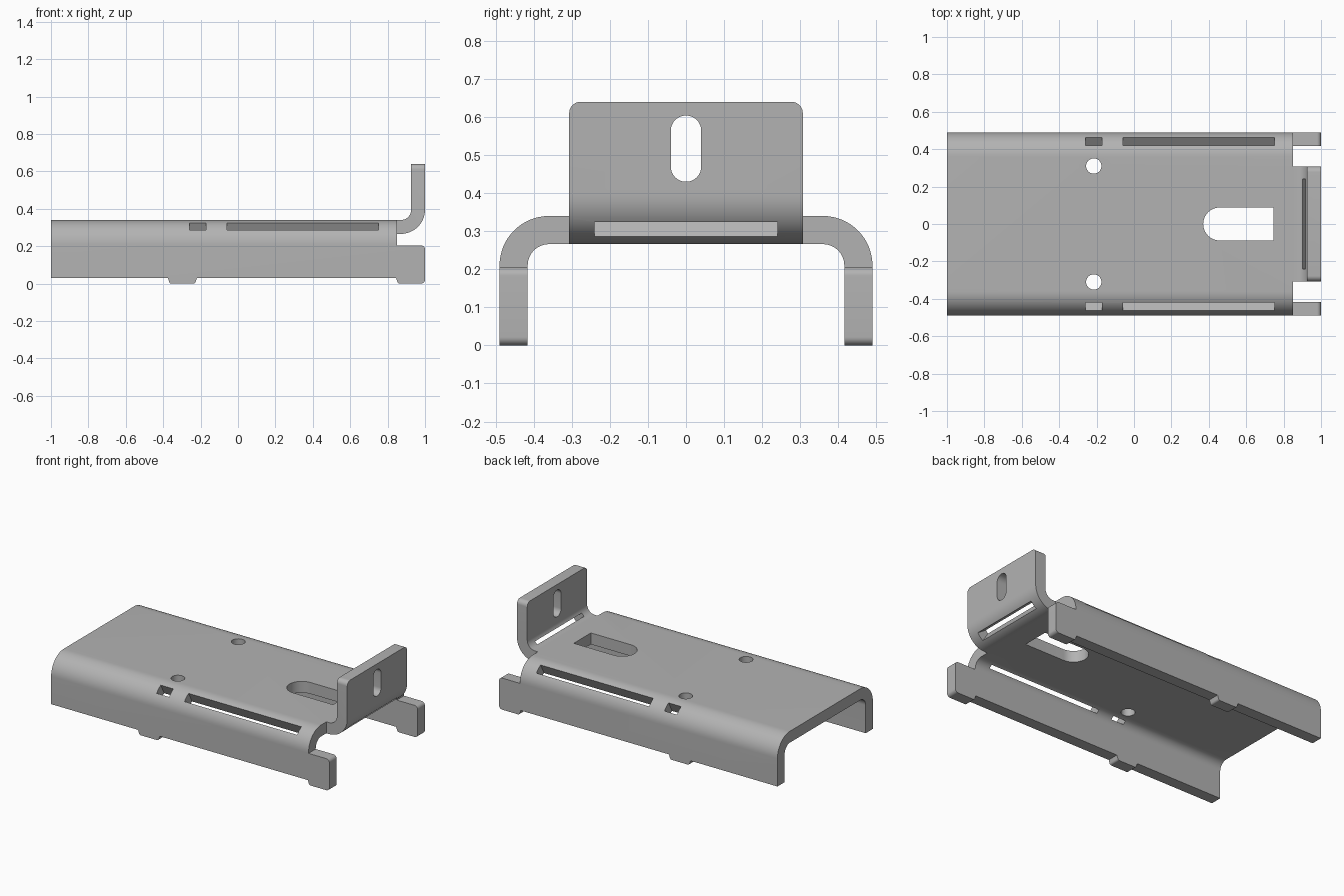
import bpy, bmesh, math
from mathutils import Vector

if "Cube" in bpy.data.objects:
    bpy.data.objects.remove(bpy.data.objects["Cube"])

steel = bpy.data.materials.new("plain grey steel")
steel.use_nodes = True
GREY = (0.45, 0.45, 0.45, 1)
steel.diffuse_color = GREY
steel.node_tree.nodes["Principled BSDF"].inputs["Base Color"].default_value = GREY


def rounded(corners, steps=10):
    """Outline from (u, v, radius) corners, with each corner filleted."""
    out = []
    for i, (u, v, r) in enumerate(corners):
        p = Vector((u, v))
        if r == 0:
            out.append(p)
            continue
        a = (Vector(corners[i - 1][:2]) - p).normalized()
        b = (Vector(corners[(i + 1) % len(corners)][:2]) - p).normalized()
        half = a.angle(b) / 2
        centre = p + (a + b).normalized() * r / math.sin(half)
        start = p + a * r / math.tan(half) - centre
        end = p + b * r / math.tan(half) - centre
        turn = math.atan2(start.x * end.y - start.y * end.x, start.dot(end))
        for k in range(steps + 1):
            t = turn * k / steps
            c, s = math.cos(t), math.sin(t)
            out.append(centre + Vector((start.x * c - start.y * s, start.x * s + start.y * c)))
    return out


def prism(name, outline, axis, lo, hi):
    """Extrude an outline along x (u,v = y,z), y (x,z) or z (x,y)."""
    place = {"x": lambda u, v, w: (w, u, v),
             "y": lambda u, v, w: (u, w, v),
             "z": lambda u, v, w: (u, v, w)}[axis]
    bm = bmesh.new()
    rings = [[bm.verts.new(place(p[0], p[1], w)) for p in outline] for w in (lo, hi)]
    bm.faces.new(rings[0])
    bm.faces.new(rings[1])
    for i in range(len(outline)):
        bm.faces.new((rings[0][i - 1], rings[0][i], rings[1][i], rings[1][i - 1]))
    bmesh.ops.recalc_face_normals(bm, faces=bm.faces)
    mesh = bpy.data.meshes.new(name)
    bm.to_mesh(mesh)
    bm.free()
    mesh.materials.append(steel)
    obj = bpy.data.objects.new(name, mesh)
    bpy.context.collection.objects.link(obj)
    return obj


def combine(target, tool, operation="DIFFERENCE"):
    """Apply a boolean and discard the tool."""
    mod = target.modifiers.new("cut", "BOOLEAN")
    mod.operation, mod.solver, mod.object = operation, "EXACT", tool
    bpy.context.view_layer.objects.active = target
    bpy.ops.object.modifier_apply(modifier=mod.name)
    bpy.data.objects.remove(tool)


def wedge(cu, cv, a0, a1, r0, r1):
    """Radial slot section across a bend, angles in degrees."""
    return [(cu + r * math.cos(math.radians(a)), cv + r * math.sin(math.radians(a)))
            for r, a in ((r0, a0), (r1, a0), (r1, a1), (r0, a1))]


W, TOP, T = 0.49, 0.34, 0.074   # half width, deck height, sheet thickness
R_OUT, R_IN = 0.13, 0.056

# Folded channel, trimmed to the side outline with feet and end step
body = prism("bracket_body", rounded([
    (-W, -0.1, 0), (-W, TOP, R_OUT), (W, TOP, R_OUT), (W, -0.1, 0),
    (W - T, -0.1, 0), (W - T, TOP - T, R_IN), (T - W, TOP - T, R_IN), (T - W, -0.1, 0)], 16),
    "x", -1, 1.1)
side = rounded([
    (-1, 0.03, 0), (-0.375, 0.03, 0), (-0.365, 0, 0.014), (-0.23, 0, 0.014), (-0.22, 0.03, 0),
    (0.845, 0.03, 0), (0.855, 0, 0.014), (1, 0, 0.022), (1, 0.205, 0.022),
    (0.85, 0.205, 0), (0.85, 0.5, 0), (-1, 0.5, 0)])
combine(body, prism("side_trim", side, "y", -1, 1), "INTERSECT")

# Upturned end flange with rounded upper corners
flange = prism("flange", rounded([
    (0.85, TOP - T, 0), (1, TOP - T, R_OUT), (1, 0.64, 0),
    (1 - T, 0.64, 0), (1 - T, TOP, R_IN), (0.85, TOP, 0)], 16), "y", -0.4, 0.4)
face = rounded([(-0.307, 0.1, 0), (0.307, 0.1, 0), (0.307, 0.64, 0.03), (-0.307, 0.64, 0.03)])
combine(flange, prism("flange_trim", face, "x", 0.5, 1.5), "INTERSECT")
slot = rounded([(-0.04, 0.43, 0.0399), (0.04, 0.43, 0.0399),
                (0.04, 0.604, 0.0399), (-0.04, 0.604, 0.0399)])
combine(flange, prism("flange_slot", slot, "x", 0.8, 1.2))
bend_slot = wedge(1 - R_OUT, TOP - T + R_OUT, -57.5, -33.5, 0.03, 0.16)
combine(flange, prism("bend_slot", bend_slot, "y", -0.24, 0.24))
combine(body, flange, "UNION")

# Slots along both side bends, and round deck holes
for s in (-1, 1):
    for x0, x1 in ((-0.26, -0.17), (-0.06, 0.75)):
        section = [(s * u, v) for u, v in wedge(W - R_OUT, TOP - R_OUT, 37, 62, 0.03, 0.16)]
        combine(body, prism("side_slot", section, "x", x0, x1))
    hole = [(-0.215 + 0.041 * math.cos(k * math.tau / 32),
             s * 0.31 + 0.041 * math.sin(k * math.tau / 32)) for k in range(32)]
    combine(body, prism("deck_hole", hole, "z", 0.2, 0.4))

# Deck opening with one round end
opening = rounded([(0.37, -0.088, 0.0879), (0.745, -0.088, 0),
                   (0.745, 0.088, 0), (0.37, 0.088, 0.0879)])
combine(body, prism("deck_opening", opening, "z", 0.2, 0.4))

bpy.ops.object.select_all(action="DESELECT")
body.select_set(True)
bpy.context.view_layer.objects.active = body
bpy.ops.object.shade_smooth_by_angle(angle=math.radians(30))
